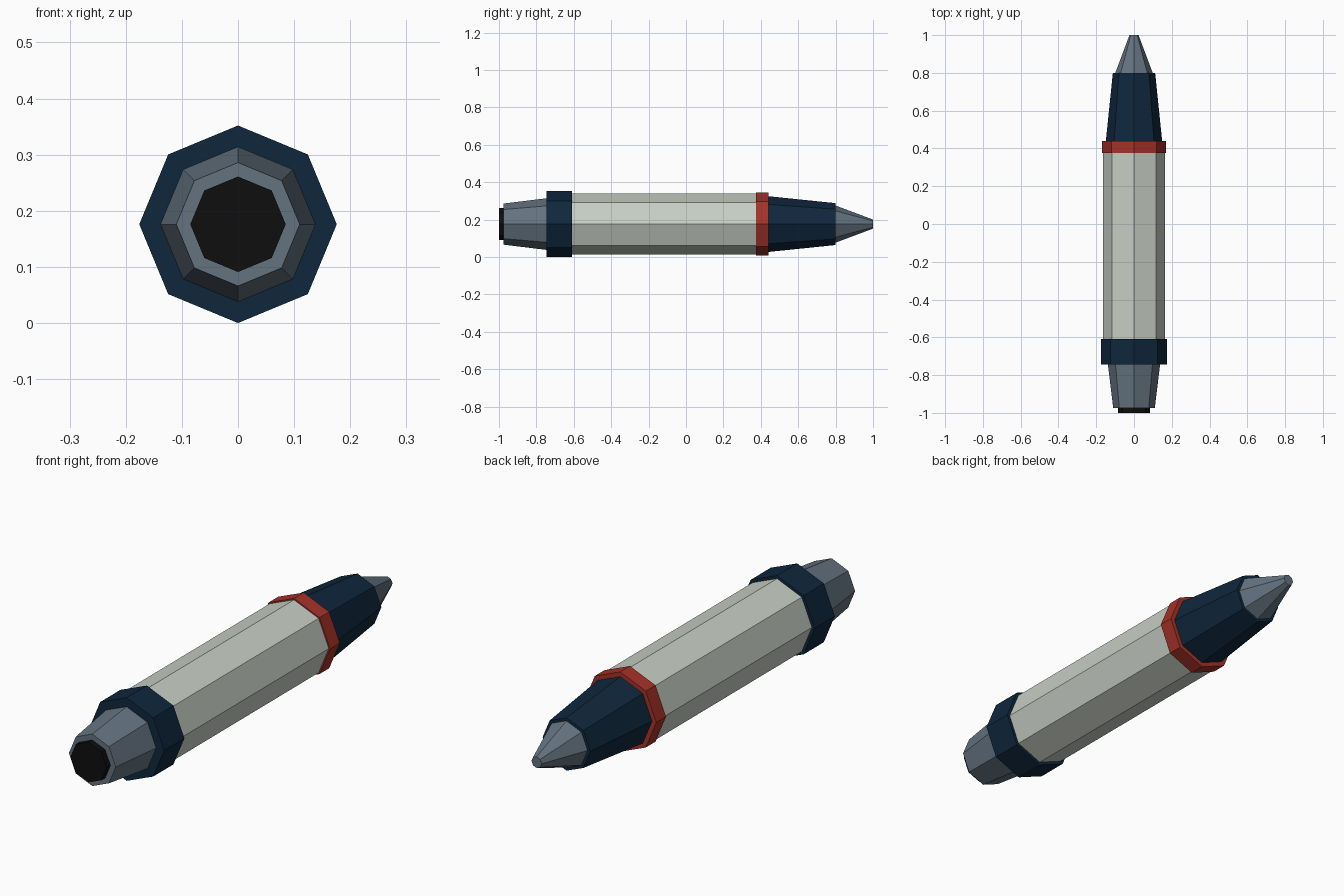
import bpy, bmesh, math

if "Cube" in bpy.data.objects:
    bpy.data.objects.remove(bpy.data.objects["Cube"])

SIDES = 8
AXIS_Z = 0.176  # height of the long axis


def linear(c):
    c /= 255
    return c / 12.92 if c <= 0.04045 else ((c + 0.055) / 1.055) ** 2.4


def material(name, rgb):
    mat = bpy.data.materials.new(name)
    mat.diffuse_color = [linear(c) for c in rgb] + [1]
    mat.use_nodes = True
    mat.node_tree.nodes["Principled BSDF"].inputs["Base Color"].default_value = mat.diffuse_color
    return mat


white = material("pale_grey", (200, 206, 197))
navy = material("navy", (15, 39, 61))
red = material("red", (165, 50, 40))
steel = material("steel_grey", (100, 115, 128))
black = material("black", (14, 14, 14))


def section(name, y0, r0, y1, r1, mat):
    """Closed octagonal frustum along y, with corners pointing up and sideways."""
    bm = bmesh.new()
    rings = []
    for y, r in ((y0, r0), (y1, r1)):
        rings.append([bm.verts.new((r * math.cos(math.tau * i / SIDES), y,
                                    AXIS_Z + r * math.sin(math.tau * i / SIDES)))
                      for i in range(SIDES)])
    a, b = rings
    for i in range(SIDES):
        j = (i + 1) % SIDES
        bm.faces.new((a[i], a[j], b[j], b[i]))
    bm.faces.new(a)
    bm.faces.new(b)
    bmesh.ops.recalc_face_normals(bm, faces=bm.faces)
    mesh = bpy.data.meshes.new(name)
    bm.to_mesh(mesh)
    bm.free()
    mesh.materials.append(mat)
    bpy.context.collection.objects.link(bpy.data.objects.new(name, mesh))


# Parts from the tail (-y) to the pointed nose (+y)
section("nozzle_plug", -1.0, 0.085, -0.975, 0.085, black)
section("tail_cone", -0.975, 0.11, -0.745, 0.138, steel)
section("rear_band", -0.745, 0.176, -0.61, 0.176, navy)
section("main_body", -0.61, 0.163, 0.375, 0.163, white)
section("front_ring", 0.375, 0.169, 0.44, 0.169, red)
section("nose_sleeve", 0.44, 0.149, 0.80, 0.112, navy)
section("nose_tip", 0.80, 0.099, 1.0, 0.024, steel)
